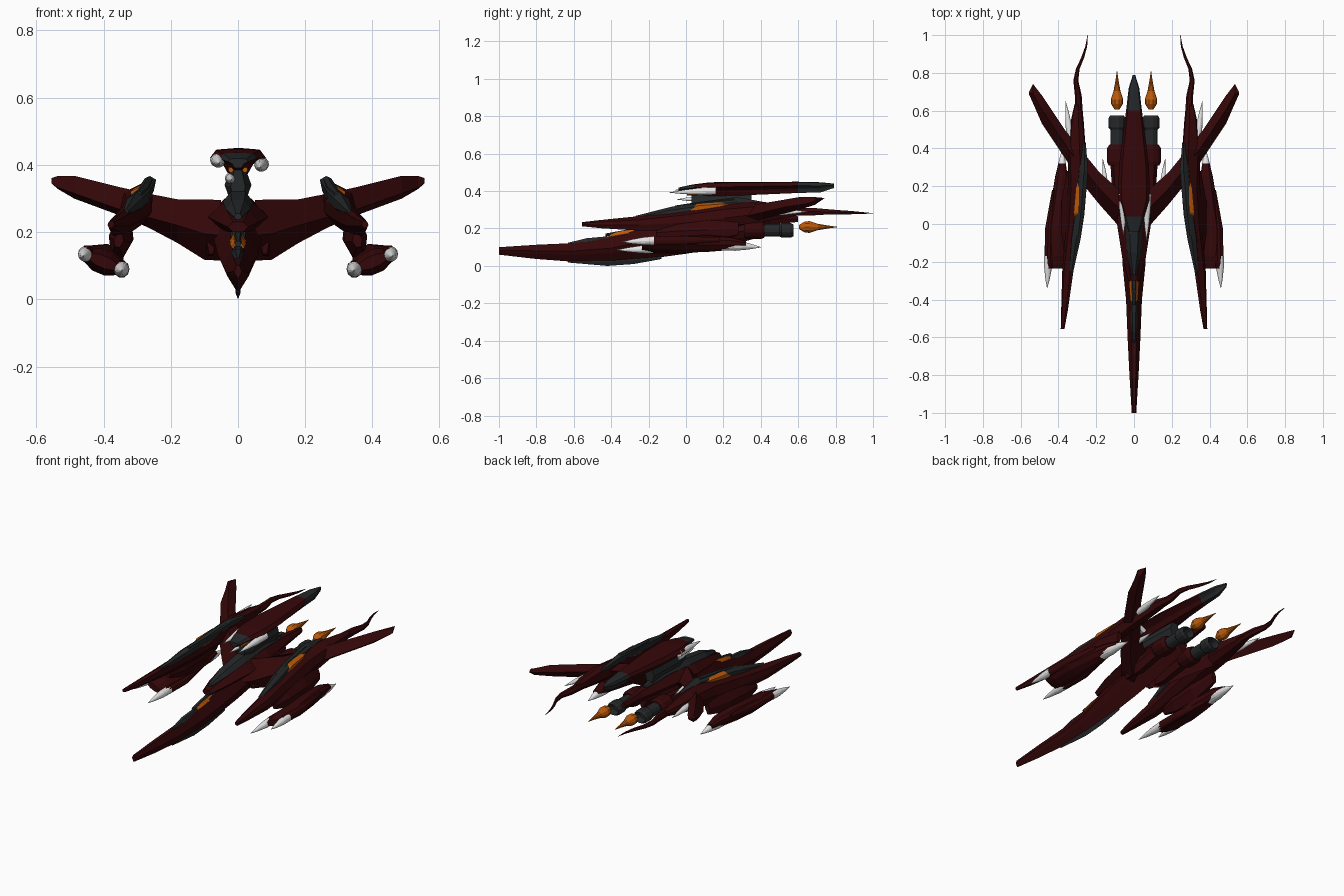
import bpy, bmesh, math

def mat(name, rgb):
    m = bpy.data.materials.new(name)
    m.diffuse_color = (*rgb, 1)
    return m

RED, DARK, ORANGE, WHITE = range(4)
MATS = [mat("dark red", (.036, .0022, .0028)), mat("charcoal", (.018, .02, .021)),
        mat("orange", (.5, .1, .003)), mat("bone white", (.9, .9, .9))]

def ngon(n):
    return [(math.sin(2 * math.pi * (i + .5) / n), -math.cos(2 * math.pi * (i + .5) / n)) for i in range(n)]

HULL = [(0, -1), (.75, -.25), (1, .15), (.4, 1), (-.4, 1), (-1, .15), (-.75, -.25)]
BLADE = [(0, -1), (.8, -.5), (1, .2), (.35, 1), (-.35, 1), (-1, .2), (-.8, -.5)]
HEX = [(.5, -1), (1, 0), (.5, 1), (-.5, 1), (-1, 0), (-.5, -1)]
TEE = [(.35, -1), (.55, -.2), (1, .3), (.8, .9), (.2, 1), (-.2, 1), (-.8, .9), (-1, .3), (-.55, -.2), (-.35, -1)]

def skin(name, rings, color=RED, mirror=False, paint=None):
    """Join rings of points into one closed body."""
    bm = bmesh.new()
    vs = [[bm.verts.new(p) for p in r] for r in rings]
    n = len(rings[0])
    for a, b in zip(vs, vs[1:]):
        for i in range(n):
            bm.faces.new((a[i], a[(i + 1) % n], b[(i + 1) % n], b[i]))
    bm.faces.new(vs[0])
    bm.faces.new(vs[-1])
    bmesh.ops.recalc_face_normals(bm, faces=bm.faces)
    for f in bm.faces:
        f.material_index = color
        if paint:
            f.material_index = paint(f.calc_center_median(), f.normal)
    me = bpy.data.meshes.new(name)
    bm.to_mesh(me)
    bm.free()
    for m in MATS:
        me.materials.append(m)
    ob = bpy.data.objects.new(name, me)
    bpy.context.collection.objects.link(ob)
    if mirror:
        ob.modifiers.new("mirror", 'MIRROR')
    return ob

def loft(name, stations, profile, color=RED, mirror=False, tilt=0, **kw):
    """Stations along y: (x, y, z, half width, half height)."""
    c, s = math.cos(math.radians(tilt)), math.sin(math.radians(tilt))
    rings = [[(x + u * w * c - v * h * s, y, z + u * w * s + v * h * c) for u, v in profile]
             for x, y, z, w, h in stations]
    return skin(name, rings, color, mirror, **kw)

def fang(name, tip, base, r, mirror=True):
    st = []
    for t, k in ((0, .04), (.3, .5), (.65, .87), (1, 1)):
        p = [a + (b - a) * t for a, b in zip(tip, base)]
        st.append((*p, r * k, r * k))
    loft(name, st, ngon(14), WHITE, mirror)

# Central fuselage with long beak and dark spine
loft("fuselage", [(0, -1, .08, .012, .02), (0, -.8, .075, .024, .038), (0, -.6, .072, .034, .05),
                  (0, -.4, .085, .042, .067), (0, -.22, .12, .06, .085), (0, 0, .165, .072, .1),
                  (0, .2, .19, .06, .09), (0, .42, .21, .03, .05)], HULL,
     paint=lambda c, n: DARK if n.z > .85 and -.6 < c.y < 0 else RED)
loft("nose_canopy", [(0, -.63, .12, .006, .004), (0, -.53, .128, .018, .02), (0, -.41, .143, .019, .016),
                     (0, -.26, .175, .02, .014), (0, -.24, .19, .024, .02), (0, -.1, .22, .02, .02)], HEX, DARK)
loft("neck_light", [(0, -.41, .155, .019, .012), (0, -.36, .165, .024, .018), (0, -.27, .18, .024, .016)], HEX, ORANGE)
loft("neck_spine", [(0, -.43, .165, .01, .008), (0, -.35, .18, .013, .008), (0, -.25, .195, .015, .01)], HEX, DARK)
loft("keel", [(0, -.63, .022, .003, .004), (0, -.42, .02, .008, .02), (0, -.28, .03, .008, .02),
              (0, -.13, .045, .005, .008)], HULL, DARK)

# Upper body block and main canopy
loft("upper_body", [(0, -.3, .215, .03, .015), (0, -.18, .23, .062, .03), (0, 0, .245, .09, .042),
                    (0, .2, .255, .08, .045), (0, .45, .25, .03, .03), (0, .6, .25, .015, .015)], HEX)
loft("main_canopy", [(0, -.27, .245, .012, .01), (0, -.15, .27, .038, .025), (0, .02, .29, .045, .03),
                     (0, .25, .3, .035, .025), (0, .4, .28, .015, .012)], HEX, DARK)

# Raised dorsal pod with fangs and eyes
loft("pod_pylon", [(0, .03, .335, .022, .05), (0, .1, .34, .04, .055), (0, .35, .34, .03, .055)], HEX, DARK)
loft("dorsal_pod", [(0, -.04, .405, .03, .014), (0, .04, .41, .055, .026), (0, .13, .41, .083, .037),
                    (0, .3, .413, .08, .036), (0, .6, .42, .042, .03), (0, .72, .42, .028, .027),
                    (0, .79, .428, .006, .012)], TEE,
     paint=lambda c, n: DARK if c.y > .6 or (c.y < .03 and n.z > 0) else RED)
fang("dorsal_fang_left", (-.056, -.06, .405), (-.06, .16, .415), .023, False)
fang("dorsal_fang_right", (.066, -.09, .392), (.07, .16, .402), .022, False)
fang("dorsal_fang_low", (-.02, -.05, .355), (-.022, .12, .36), .017, False)
loft("dorsal_eye", [(.021, .005, .385, .008, .008), (.021, .08, .387, .01, .01)], ngon(8), ORANGE, True)

# Swept lens-section wings: (x, lead y, lead z, trail y, trail z, rise, drop)
rings = []
for x, yl, zl, yt, zt, up, dn in [(.05, -.05, .19, .17, .24, .08, .1), (.1, .01, .195, .2, .26, .07, .11),
                                  (.18, .1, .22, .27, .285, .045, .085), (.27, .21, .245, .38, .305, .04, .06),
                                  (.36, .34, .27, .49, .315, .043, .04), (.487, .53, .315, .68, .35, .035, .033),
                                  (.535, .64, .332, .742, .363, .02, .02), (.555, .685, .345, .7, .36, .008, .008)]:
    ym, zm = (yl + yt) / 2, (zl + zt) / 2
    rings.append([(x, yl, zl), (x, ym, zm + up), (x, yt, zt), (x, ym, zm - dn)])
skin("wing", rings, RED, True)
loft("engine_fairing", [(.08, .03, .165, .012, .03), (.085, .16, .165, .03, .045),
                        (.09, .34, .19, .036, .038)], HEX, RED, True)
fang("wing_fang", (.165, .345, .26), (.15, .2, .265), .014)

# Engines and flames
E = ngon(12)
loft("engine_collar", [(.09, .31, .19, .045, .042), (.09, .33, .19, .055, .048), (.09, .4, .19, .055, .048),
                       (.09, .42, .19, .042, .04)], E, RED, True)
loft("engine_nozzle", [(.09, .4, .19, .036, .034), (.09, .5, .19, .036, .034), (.09, .51, .19, .046, .04),
                       (.09, .56, .19, .046, .04), (.09, .575, .19, .038, .032), (.09, .53, .19, .03, .026)],
     E, DARK, True)
loft("engine_flame", [(.09, .605 + d, .208, r, r) for d, r in
                      ((0, .012), (.03, .031), (.055, .033), (.1, .018), (.15, .009), (.205, .001))],
     ngon(10), ORANGE, True)

# Side booms with dark top, light strip and whip tail
loft("boom", [(.378, -.555, .222, .01, .012), (.367, -.45, .222, .018, .024), (.35, -.25, .225, .028, .042),
              (.32, 0, .245, .035, .062), (.302, .2, .268, .044, .07), (.303, .4, .285, .048, .058),
              (.3, .56, .29, .034, .032), (.296, .635, .292, .02, .018)], BLADE, RED, True, tilt=30)
loft("boom_canopy", [(.335, -.27, .255, .008, .012), (.308, -.08, .285, .026, .028), (.289, .05, .304, .026, .03),
                     (.27, .28, .332, .022, .034), (.265, .43, .325, .007, .014)], HEX, DARK, True, tilt=30)
loft("boom_light", [(.303, .01, .285, .014, .014), (.292, .06, .305, .032, .023), (.286, .19, .318, .026, .019),
                    (.282, .24, .325, .01, .008)], HEX, ORANGE, True, tilt=30)
loft("boom_crest", [(.295, -.06, .313, .01, .008), (.277, .08, .331, .016, .01), (.266, .26, .352, .014, .012)],
     HEX, DARK, True, tilt=30)
fang("boom_fang", (.362, .65, .29), (.335, .44, .285), .02)
loft("whip_tail", [(.29, .55, .29, .022, .022), (.295, .68, .29, .018, .02), (.308, .76, .289, .013, .014),
                   (.298, .82, .287, .01, .011), (.272, .88, .285, .008, .009), (.253, .94, .283, .005, .005),
                   (.245, 1, .281, .001, .001)], HEX, RED, True)

# Lower weapon pods with fore and aft fangs
loft("pod_neck", [(.355, -.16, .175, .015, .02), (.35, -.05, .178, .035, .05), (.347, .12, .185, .037, .058),
                  (.34, .28, .2, .015, .035)], HEX, RED, True, tilt=12)
loft("lower_pod", [(.402, -.235, .112, .05, .018), (.402, -.17, .114, .066, .034), (.4, -.02, .116, .066, .043),
                   (.39, .12, .12, .052, .044), (.383, .25, .12, .036, .034), (.382, .32, .115, .02, .018)],
     ngon(10), RED, True, tilt=23)
for n, x, z in (("outer", .45, .135), ("inner", .347, .09)):
    loft(f"{n}_fang_socket", [(x, -.235, z, .018, .018), (x, -.17, z, .024, .026), (x - .002, -.02, z, .022, .026),
                              (x + (.39 - x) * .4, .18, z + .005, .008, .012)], ngon(10), RED, True)
fang("outer_fang", (.46, -.34, .128), (.452, -.17, .135), .024)
fang("inner_fang", (.345, -.37, .085), (.347, -.17, .09), .024)
fang("aft_fang", (.378, .4, .1), (.385, .19, .115), .034)
